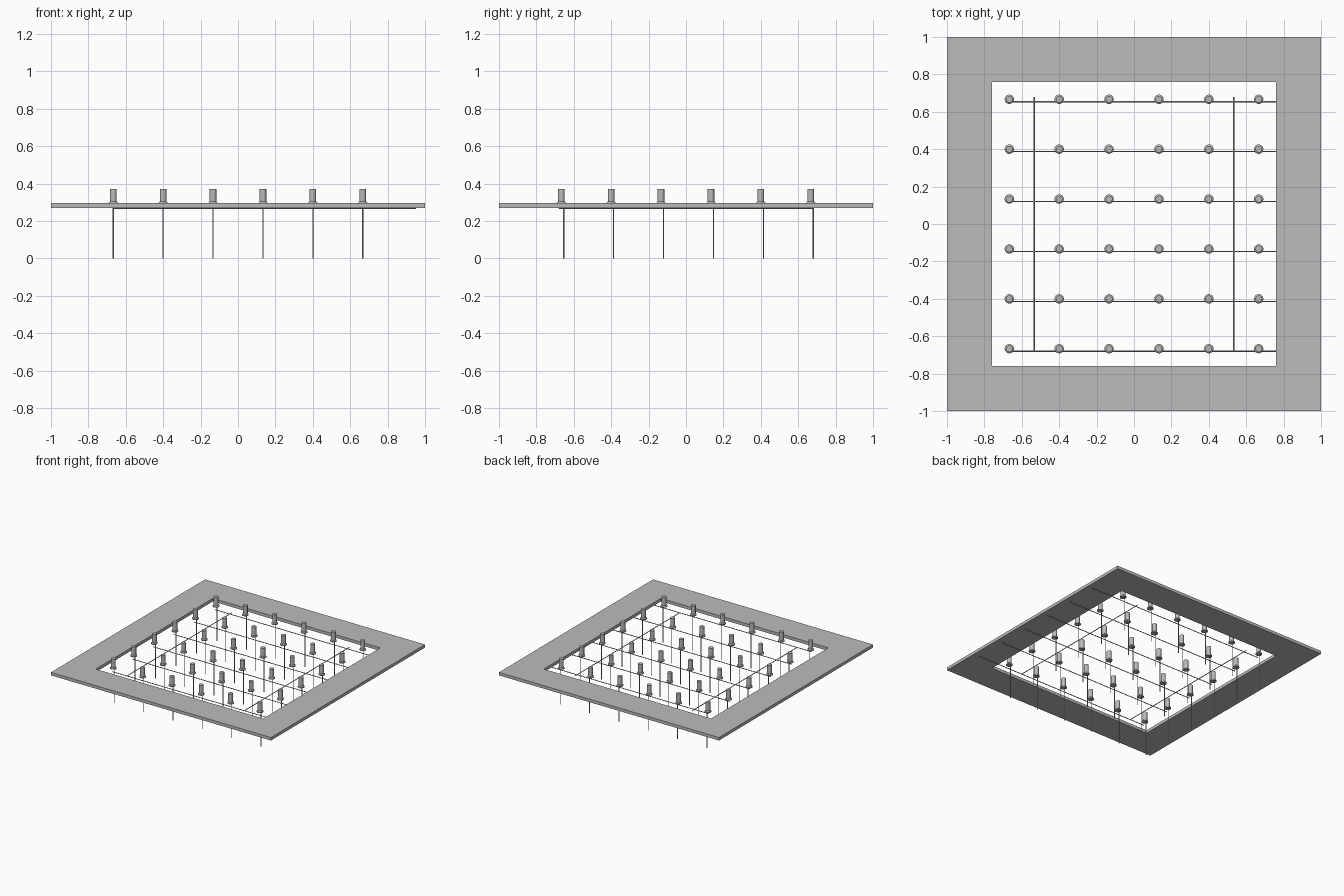
import bpy
import bmesh
from mathutils import Vector

cube = bpy.data.objects.get("Cube")
if cube:
    bpy.data.objects.remove(cube)


def material(name, value):
    mat = bpy.data.materials.new(name)
    mat.use_nodes = True
    colour = (value, value, value, 1)
    mat.diffuse_color = colour
    mat.node_tree.nodes["Principled BSDF"].inputs["Base Color"].default_value = colour
    return mat


grey = material("plain grey", 0.5)


def finish(name, bm):
    bmesh.ops.recalc_face_normals(bm, faces=bm.faces)
    mesh = bpy.data.meshes.new(name)
    bm.to_mesh(mesh)
    bm.free()
    mesh.materials.append(grey)
    obj = bpy.data.objects.new(name, mesh)
    bpy.context.collection.objects.link(obj)
    return obj


def rod(name, start, end, radius=0.003, sides=8):
    bm = bmesh.new()
    start, end = Vector(start), Vector(end)
    bmesh.ops.create_cone(bm, cap_ends=True, segments=sides, radius1=radius,
                          radius2=radius, depth=(end - start).length)
    turn = (end - start).to_track_quat("Z", "Y").to_matrix()
    bmesh.ops.rotate(bm, matrix=turn, verts=bm.verts)
    bmesh.ops.translate(bm, vec=(start + end) / 2, verts=bm.verts)
    return finish(name, bm)


# Square frame with an open middle
bm = bmesh.new()
rings = []
for half, z in ((1, 0.27), (1, 0.295), (0.76, 0.295), (0.76, 0.27)):
    corners = ((-half, -half), (half, -half), (half, half), (-half, half))
    rings.append([bm.verts.new((x, y, z)) for x, y in corners])
for i in range(4):
    a, b = rings[i], rings[(i + 1) % 4]
    for j in range(4):
        k = (j + 1) % 4
        bm.faces.new((a[j], a[k], b[k], b[j]))
finish("frame", bm)

# Grid of flanged buttons, each with a thin leg
pitch, offset, wire_z = 0.2667, 0.0133, 0.268
places = [(i - 2.5) * pitch for i in range(6)]
profile = ((0.025, 0.29), (0.025, 0.297), (0.018, 0.303), (0.018, 0.371))
for x in places:
    for y in places:
        bm = bmesh.new()
        loops = []
        for radius, z in profile:
            ring = bmesh.ops.create_circle(bm, segments=20, radius=radius)["verts"]
            bmesh.ops.translate(bm, vec=(x, y, z), verts=ring)
            loops.append(ring)
        for a, b in zip(loops, loops[1:]):
            for j in range(len(a)):
                k = (j + 1) % len(a)
                bm.faces.new((a[j], a[k], b[k], b[j]))
        bm.faces.new(loops[0])
        bm.faces.new(loops[-1])
        button = finish("button", bm)
        bpy.context.view_layer.objects.active = button
        button.select_set(True)
        bpy.ops.object.shade_smooth_by_angle()
        button.select_set(False)
        rod("leg", (x, y + offset, 0), (x, y + offset, 0.292))

# Long wires across each row, and two wires crossing them
for y in places:
    rod("row_wire", (places[0], y - offset, wire_z), (0.953, y - offset, wire_z))
for x in (-2 * pitch, 2 * pitch):
    rod("cross_wire", (x, -0.68, wire_z), (x, 0.68, wire_z))
